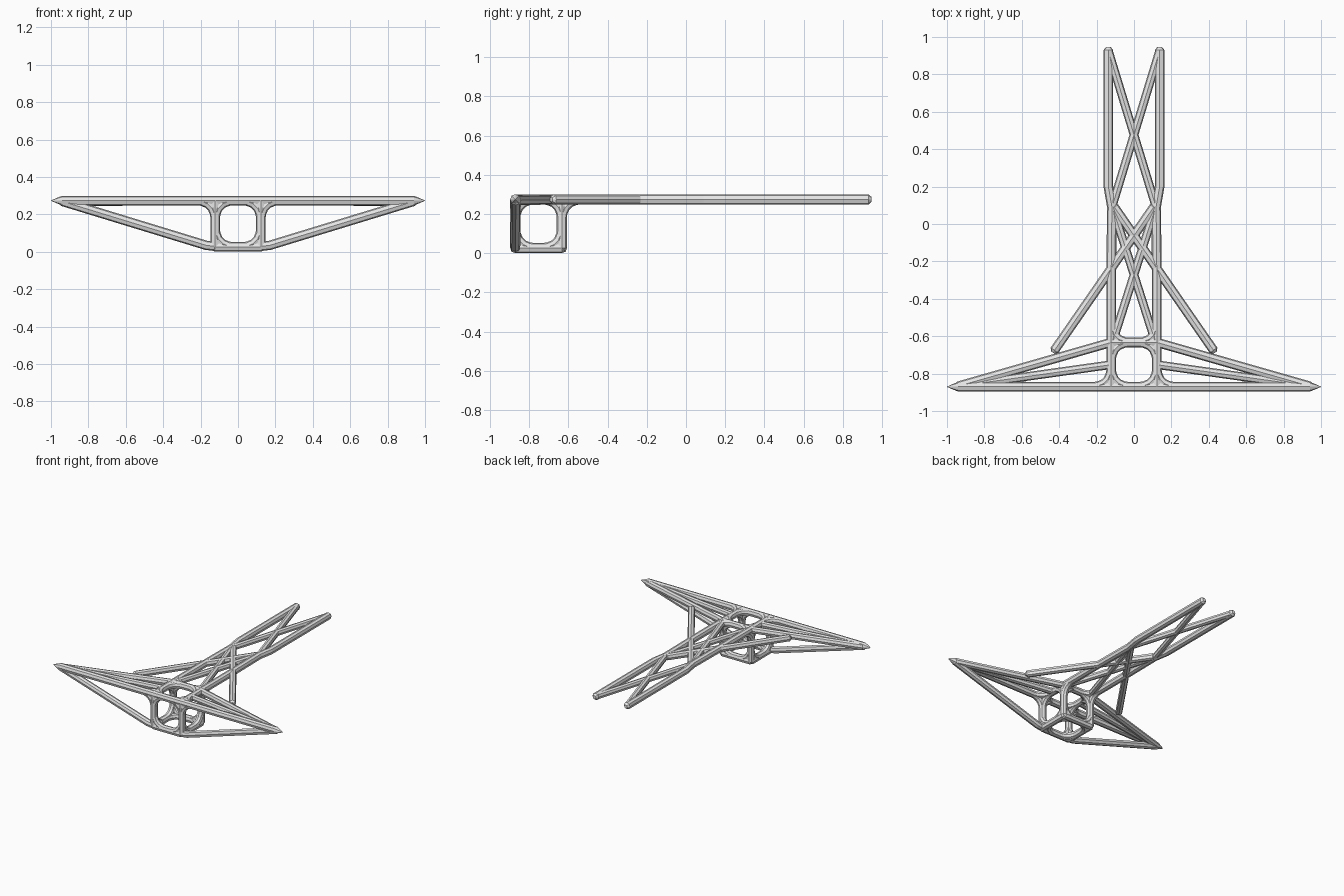
import bpy, bmesh, math
from itertools import combinations
from mathutils import Vector

cube = bpy.data.objects.get("Cube")
if cube:
    bpy.data.objects.remove(cube, do_unlink=True)

gray = bpy.data.materials.new("light gray")
gray.use_nodes = True
color = (0.8, 0.8, 0.8, 1)
gray.diffuse_color = color
gray.node_tree.nodes["Principled BSDF"].inputs["Base Color"].default_value = color

R = 0.026        # bar radius
SIDES = 8
TOP, BOTTOM = 0.274, 0.027
FRONT, BACK = -0.87, -0.633
HALF = 0.122     # half width of the box frame


def add_tube(bm, points, radii, ref=None):
    """Sweep a softened square section along the points."""
    pts = [Vector(p) for p in points]
    rings = []
    for i, p in enumerate(pts):
        t = (pts[min(i + 1, len(pts) - 1)] - pts[max(i - 1, 0)]).normalized()
        up = ref or Vector((0, 1, 0) if abs(t.z) > 0.9 else (0, 0, 1))
        u = t.cross(up).normalized()
        v = u.cross(t)
        ring = []
        for k in range(SIDES):
            a = math.tau * k / SIDES
            r = radii[i] * (1.06 if k % 2 else 1)
            ring.append(bm.verts.new(p + r * (u * math.cos(a) + v * math.sin(a))))
        rings.append(ring)
    for a, b in zip(rings, rings[1:]):
        for k in range(SIDES):
            n = (k + 1) % SIDES
            bm.faces.new((a[k], a[n], b[n], b[k]))
    bm.faces.new(rings[0][::-1])
    bm.faces.new(rings[-1])


def rod(bm, *points, r=R):
    """Bar with softly rounded ends."""
    pts = [Vector(p) for p in points]
    head = (pts[0] - pts[1]).normalized() * r
    tail = (pts[-1] - pts[-2]).normalized() * r
    path = [pts[0] + head * 0.6] + pts + [pts[-1] + tail * 0.6]
    add_tube(bm, path, [r * 0.5] + [r] * len(pts) + [r * 0.5])


def fillet(bm, corner, a, b, d=0.11):
    """Curved web between two bars that meet at a corner."""
    path = [corner + a * d * (1 - t) ** 2 + b * d * t ** 2
            for t in (0, 0.2, 0.4, 0.6, 0.8, 1)]
    add_tube(bm, path, [R * 0.92] * len(path), a.cross(b).normalized())


def finish(bm, name):
    bmesh.ops.recalc_face_normals(bm, faces=bm.faces)
    mesh = bpy.data.meshes.new(name)
    bm.to_mesh(mesh)
    bm.free()
    mesh.materials.append(gray)
    bpy.context.collection.objects.link(bpy.data.objects.new(name, mesh))


# Box frame: twelve edges with rounded inner corners
bm = bmesh.new()
for x in (-HALF, HALF):
    for y in (FRONT, BACK):
        rod(bm, (x, y, BOTTOM), (x, y, TOP))
    for z in (BOTTOM, TOP):
        rod(bm, (x, FRONT, z), (x, BACK, z))
for y in (FRONT, BACK):
    for z in (BOTTOM, TOP):
        rod(bm, (-HALF, y, z), (HALF, y, z))
for x in (-HALF, HALF):
    for y in (FRONT, BACK):
        for z in (BOTTOM, TOP):
            sx = math.copysign(1, x)
            sy = 1 if y == FRONT else -1
            sz = 1 if z == BOTTOM else -1
            arms = [Vector((-sx, 0, 0)), Vector((0, sy, 0)), Vector((0, 0, sz))]
            if z == TOP:   # the wing spar or tail rail also leaves this corner
                arms.append(Vector((sx, 0, 0)) if y == FRONT else Vector((0, 1, 0)))
            for a, b in combinations(arms, 2):
                if abs(a.dot(b)) < 0.1:
                    fillet(bm, Vector((x, y, z)), a, b)
finish(bm, "box_frame")

# Front spar with pointed tips
bm = bmesh.new()
add_tube(bm, [(x, FRONT, TOP) for x in (-1, -0.97, -0.94, 0.94, 0.97, 1)],
         [0.001, 0.014, R, R, 0.014, 0.001])
finish(bm, "front_spar")

for side, s in (("left", 1), ("right", -1)):
    # Wing bars fanning from the tip to the box
    tip = (s * 0.94, FRONT + 0.003, TOP - 0.004)
    bm = bmesh.new()
    rod(bm, tip, (s * HALF, BACK, TOP), r=0.025)
    rod(bm, tip, (s * HALF, -0.752, TOP), r=0.023)
    rod(bm, tip, (s * 0.17, FRONT, BOTTOM + 0.008), (s * 0.1, FRONT, BOTTOM), r=0.025)
    finish(bm, side + "_wing_bars")

    # Tail rail, slightly pinched at the middle joint
    bm = bmesh.new()
    rod(bm, (s * HALF, BACK, TOP), (s * 0.122, -0.25, TOP), (s * 0.118, 0.09, TOP),
        (s * 0.137, 0.2, TOP), (s * 0.137, 0.93, TOP))
    finish(bm, side + "_tail_rail")

    # Crossed braces
    bm = bmesh.new()
    rod(bm, (s * 0.135, 0.92, TOP), (-s * 0.118, 0.09, TOP), r=0.023)
    rod(bm, (s * 0.115, 0.09, TOP), (-s * 0.115, BACK, TOP), r=0.023)
    finish(bm, side + "_tail_brace")

    # Long strut reaching across the tail
    bm = bmesh.new()
    rod(bm, (s * 0.425, -0.675, TOP), (-s * 0.105, 0.09, TOP), r=0.025)
    finish(bm, side + "_cross_strut")
